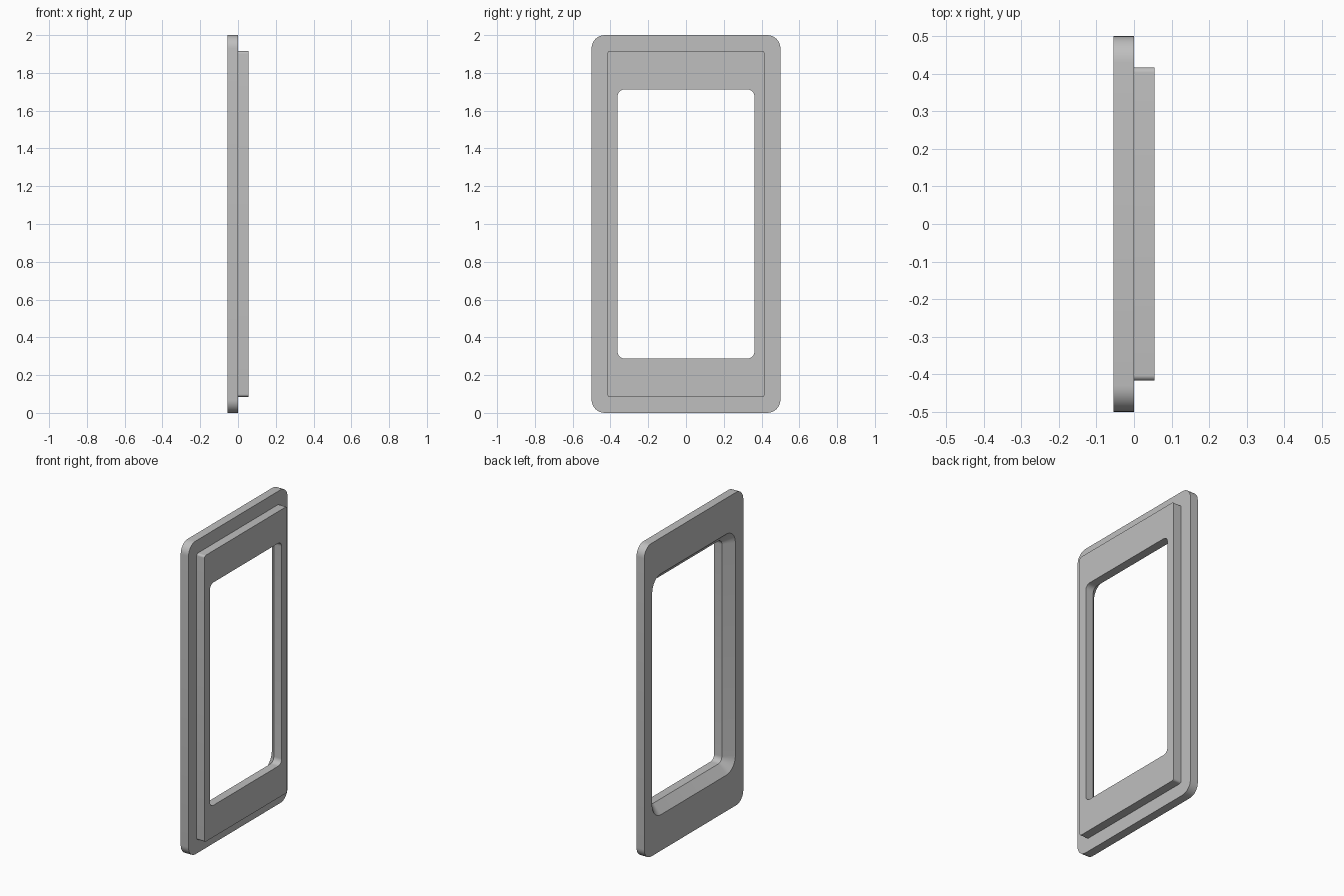
import bpy, bmesh, math

cube = bpy.data.objects.get("Cube")
if cube:
    bpy.data.objects.remove(cube, do_unlink=True)

CORNER_STEPS = 8
MID_Z = 1.0
HALF_DEPTH = 0.055


def rounded_rect(bm, x, half_y, half_z, radius):
    """Ring of vertices: a rounded rectangle standing in the plane at x."""
    ring = []
    for corner, (sy, sz) in enumerate([(1, 1), (-1, 1), (-1, -1), (1, -1)]):
        for i in range(CORNER_STEPS + 1):
            a = math.pi / 2 * (corner + i / CORNER_STEPS)
            y = sy * (half_y - radius) + radius * math.cos(a)
            z = sz * (half_z - radius) + radius * math.sin(a)
            ring.append(bm.verts.new((x, y, MID_Z + z)))
    return ring


def ring_loft(name, sections, material):
    """Closed frame made by joining each section to the next, last to first."""
    bm = bmesh.new()
    rings = [rounded_rect(bm, *s) for s in sections]
    for a, b in zip(rings, rings[1:] + rings[:1]):
        for i in range(len(a)):
            j = (i + 1) % len(a)
            bm.faces.new((a[i], a[j], b[j], b[i]))
    bmesh.ops.recalc_face_normals(bm, faces=bm.faces)
    mesh = bpy.data.meshes.new(name)
    bm.to_mesh(mesh)
    bm.free()
    mesh.materials.append(material)
    obj = bpy.data.objects.new(name, mesh)
    bpy.context.collection.objects.link(obj)
    return obj


# Single grey material
grey = bpy.data.materials.new("plain_grey")
grey.use_nodes = True
colour = (0.52, 0.52, 0.52, 1)
grey.diffuse_color = colour
grey.node_tree.nodes["Principled BSDF"].inputs["Base Color"].default_value = colour

# Outlines: half width, half height, corner radius
plate = (0.5, 1.0, 0.07)
lip = (0.417, 0.915, 0.014)
opening = (0.362, 0.712, 0.035)
flared_opening = (0.42, 0.77, 0.09)

# Stepped frame: raised lip, wide plate, opening that flares through the plate
frame = ring_loft("window_frame", [
    (HALF_DEPTH, *opening),
    (HALF_DEPTH, *lip),
    (0, *lip),
    (0, *plate),
    (-HALF_DEPTH, *plate),
    (-HALF_DEPTH, *flared_opening),
    (0, *opening),
], grey)

bpy.ops.object.select_all(action='DESELECT')
frame.select_set(True)
bpy.context.view_layer.objects.active = frame
bpy.ops.object.shade_smooth_by_angle(angle=math.radians(25))
